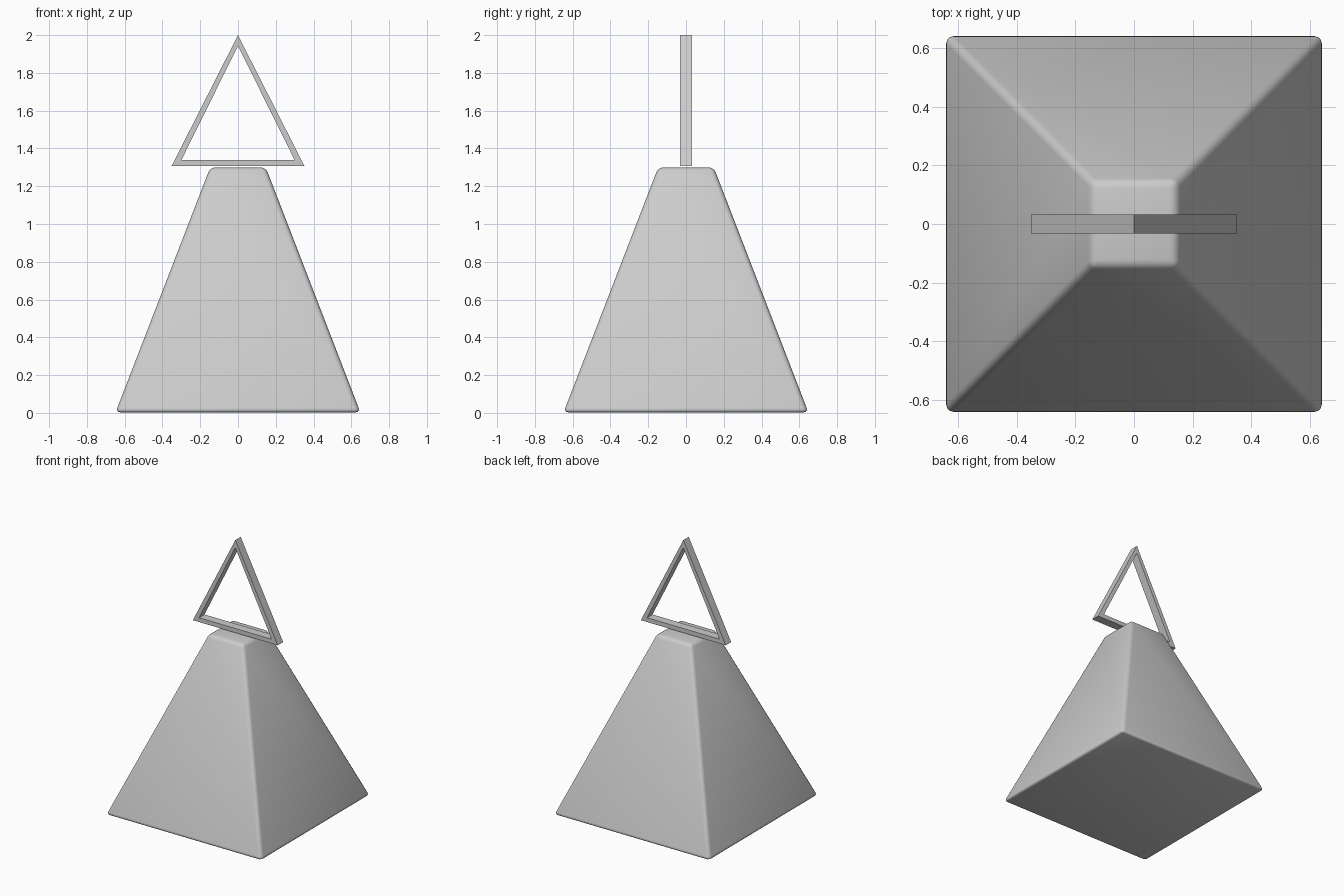
import bpy, bmesh

if "Cube" in bpy.data.objects:
    bpy.data.objects.remove(bpy.data.objects["Cube"])


def make_object(name, bm):
    bmesh.ops.recalc_face_normals(bm, faces=bm.faces)
    mesh = bpy.data.meshes.new(name)
    bm.to_mesh(mesh)
    bm.free()
    obj = bpy.data.objects.new(name, mesh)
    bpy.context.collection.objects.link(obj)
    return obj


# Weight body: tapered square block with softened edges
BASE, TOP, HEIGHT = 0.648, 0.147, 1.3
bm = bmesh.new()
bmesh.ops.create_cube(bm, size=2)
for v in bm.verts:
    half = TOP if v.co.z > 0 else BASE
    v.co.x *= half
    v.co.y *= half
    v.co.z = HEIGHT if v.co.z > 0 else 0.003
body = make_object("weight_body", bm)
bevel = body.modifiers.new("soft_edges", "BEVEL")
bevel.width = 0.025
bevel.segments = 3
bevel.limit_method = "NONE"
for p in body.data.polygons:
    p.use_smooth = True

# Triangular handle: square-section frame standing in the xz plane
outer = [(-0.352, 1.306), (0.352, 1.306), (0, 2.0)]
inner = [(-0.3, 1.338), (0.3, 1.338), (0, 1.943)]
DEPTH = 0.032
bm = bmesh.new()
rings = [[bm.verts.new((x, y, z)) for x, z in pts]
         for pts, y in ((outer, -DEPTH), (outer, DEPTH), (inner, DEPTH), (inner, -DEPTH))]
for a, b in zip(rings, rings[1:] + rings[:1]):
    for i in range(3):
        j = (i + 1) % 3
        bm.faces.new((a[i], a[j], b[j], b[i]))
make_object("triangle_handle", bm)
